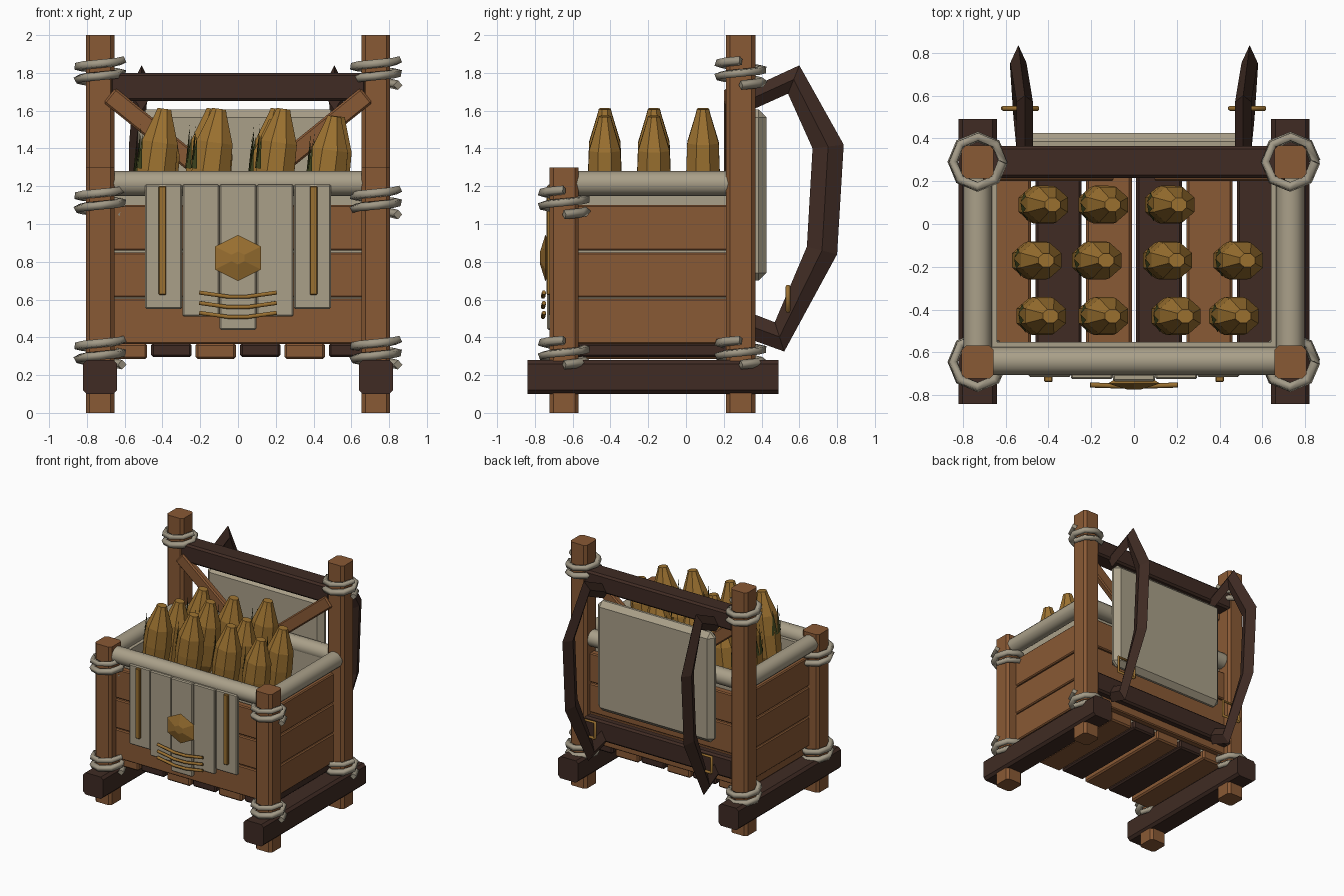
import bpy, bmesh, math
from mathutils import Matrix, Vector

if "Cube" in bpy.data.objects:
    bpy.data.objects.remove(bpy.data.objects["Cube"])


def mat(name, r, g, b):
    m = bpy.data.materials.new(name)
    m.diffuse_color = (r, g, b, 1)
    m.use_nodes = True
    m.node_tree.nodes["Principled BSDF"].inputs["Base Color"].default_value = m.diffuse_color
    return m


WOOD = mat("wood", 0.25, 0.10, 0.035)
DARK = mat("dark_wood", 0.05, 0.024, 0.017)
CLOTH = mat("cloth", 0.40, 0.35, 0.25)
ROPE = mat("rope", 0.36, 0.32, 0.24)
GOLD = mat("brass", 0.32, 0.16, 0.03)
CORN = mat("corn", 0.34, 0.17, 0.03)
LEAF = mat("leaf", 0.06, 0.07, 0.015)


def finish(name, bm, material):
    bmesh.ops.recalc_face_normals(bm, faces=bm.faces)
    me = bpy.data.meshes.new(name)
    bm.to_mesh(me)
    bm.free()
    me.materials.append(material)
    ob = bpy.data.objects.new(name, me)
    bpy.context.collection.objects.link(ob)
    return ob


def box(name, x, y, z, material, bevel=0.008, tilt=0.0, axis=None):
    """Box from (min, max) ranges; bevels all edges or only those along one axis."""
    bm = bmesh.new()
    size = [r[1] - r[0] for r in (x, y, z)]
    mid = Vector([(r[0] + r[1]) / 2 for r in (x, y, z)])
    bmesh.ops.create_cube(bm, size=1, matrix=Matrix.Diagonal((*size, 1)))
    edges = [e for e in bm.edges
             if axis is None or abs((e.verts[0].co - e.verts[1].co)[axis]) > 0.01]
    if bevel:
        bmesh.ops.bevel(bm, geom=edges, offset=bevel, segments=1, affect='EDGES')
    bm.transform(Matrix.Translation(mid) @ Matrix.Rotation(tilt, 4, 'Y'))
    return finish(name, bm, material)


def tube(name, pts, radius, material, res=1):
    cu = bpy.data.curves.new(name, 'CURVE')
    cu.dimensions = '3D'
    cu.bevel_depth, cu.bevel_resolution, cu.use_fill_caps = radius, res, True
    sp = cu.splines.new('POLY')
    sp.points.add(len(pts) - 1)
    for p, co in zip(sp.points, pts):
        p.co = (*co, 1)
    cu.materials.append(material)
    ob = bpy.data.objects.new(name, cu)
    bpy.context.collection.objects.link(ob)
    bpy.ops.object.select_all(action='DESELECT')
    bpy.context.view_layer.objects.active = ob
    ob.select_set(True)
    bpy.ops.object.convert(target='MESH')
    return bpy.context.object


def rings(name, loops, material, matrix=Matrix()):
    """Skin a list of equal-length vertex loops, capped at both ends."""
    bm = bmesh.new()
    vs = [[bm.verts.new(p) for p in loop] for loop in loops]
    n = len(vs[0])
    for a, b in zip(vs, vs[1:]):
        for i in range(n):
            j = (i + 1) % n
            bm.faces.new((a[i], a[j], b[j], b[i]))
    bm.faces.new(vs[0])
    bm.faces.new(vs[-1])
    bm.transform(matrix)
    return finish(name, bm, material)


def lashing(name, x, y, z):
    """Two turns of rope around a post."""
    pts = []
    for i in range(17):
        a = i * math.pi / 4
        pts.append((x + 0.117 * math.cos(a), y + 0.117 * math.sin(a), z - 0.065 + 0.13 * i / 16))
    tube(name, pts, 0.025, ROPE, 0)


# Posts, skids and rope lashings
FY, BY, PX = -0.645, 0.29, 0.73
for s, side in ((-1, "left"), (1, "right")):
    x = s * PX
    px = (x - 0.075, x + 0.075)
    box(f"{side}_back_post", px, (BY - 0.077, BY + 0.077), (0, 2), WOOD, 0.02, axis=2)
    box(f"{side}_front_post", px, (FY - 0.077, FY + 0.077), (0, 1.3), WOOD, 0.02, axis=2)
    box(f"{side}_skid", (x - 0.09, x + 0.09), (-0.84, 0.49), (0.1, 0.28), DARK, 0.02, axis=1)
    for y, z in ((BY, 1.8), (BY, 0.32), (FY, 1.115), (FY, 0.32)):
        lashing(f"{side}_rope_lashing", x, y, z)

# Floor slats
for i in range(6):
    cx = (i - 2.5) * 0.235
    hw = 0.107
    box("floor_slat", (cx - hw, cx + hw), (-0.61, 0.27), (0.285 + 0.01 * (i % 2), 0.37),
        DARK if i % 2 else WOOD, 0.012)

# Plank walls
for z in ((0.365, 0.605), (0.612, 0.85), (0.86, 1.1)):
    for s in (-1, 1):
        c = s * 0.69
        box("side_plank", (c - 0.03, c + 0.03), (-0.6, 0.25), z, WOOD)
    box("front_plank", (-0.68, 0.68), (-0.65, -0.59), z, WOOD)
    box("back_plank", (-0.68, 0.68), (0.25, 0.31), z, WOOD)

# Cloth lining and rolled rim
rolls = []
for s in (-1, 1):
    box("side_lining", (s * 0.655 - 0.015, s * 0.655 + 0.015), (-0.58, 0.24), (0.39, 1.2), CLOTH, 0)
    rolls.append(tube("side_rim_roll", [(s * 0.73, -0.62, 1.215), (s * 0.73, 0.27, 1.215)], 0.066, CLOTH, 4))
for name, y in (("front", -0.565), ("back", 0.235)):
    box(name + "_lining", (-0.65, 0.65), (y - 0.015, y + 0.015), (0.39, 1.2), CLOTH, 0)
for name, y in (("front", -0.64), ("back", 0.28)):
    rolls.append(tube(name + "_rim_roll", [(-0.68, y, 1.215), (0.68, y, 1.215)], 0.066, CLOTH, 4))
for ob in rolls:
    bpy.ops.object.select_all(action='DESELECT')
    bpy.context.view_layer.objects.active = ob
    ob.select_set(True)
    bpy.ops.object.shade_smooth_by_angle(angle=math.radians(50))

# Back frame: cross bars, braces and padded panel
box("top_crossbar", (-0.68, 0.68), (0.215, 0.365), (1.65, 1.8), DARK, 0.015)
box("lower_crossbar", (-0.68, 0.68), (0.25, 0.365), (0.43, 0.6), DARK, 0.015)
for s in (-1, 1):
    c = s * 0.4
    box("diagonal_brace", (c - 0.36, c + 0.36), (0.2, 0.255), (1.405, 1.505), WOOD, 0.01, -s * 0.68)
box("back_pad", (-0.53, 0.53), (0.325, 0.425), (0.7, 1.605), CLOTH, 0.04)

# Carrying straps with a diamond section, and their buckles
outer = [(0.34, 1.72), (0.60, 1.84), (0.835, 1.42), (0.80, 0.84), (0.52, 0.325), (0.34, 0.39)]
inner = [(0.34, 1.60), (0.54, 1.69), (0.67, 1.40), (0.64, 0.88), (0.47, 0.48), (0.34, 0.53)]
lean = [0.51, 0.51, 0.54, 0.54, 0.525, 0.51]
for s in (-1, 1):
    loops = []
    for o, n, x in zip(outer, inner, lean):
        my, mz = (o[0] + n[0]) / 2, (o[1] + n[1]) / 2
        loops.append([(s * x, *o), (s * (x + 0.038), my, mz), (s * x, *n), (s * (x - 0.038), my, mz)])
    rings("carrying_strap", loops, DARK)
    # open square buckle frame
    c = s * 0.53
    tube("strap_buckle", [(c + dx, 0.54, z) for dx, z in
         ((-0.08, 0.54), (0.08, 0.54), (0.08, 0.67), (-0.08, 0.67), (-0.08, 0.54))], 0.012, GOLD)

# Hanging cloth apron with brass trim
for i in range(-2, 3):
    a = abs(i)
    y = -0.735 + 0.01 * a
    box("apron_strip", (i * 0.197 - 0.098, i * 0.197 + 0.098), (y, y + 0.035),
        ((0.44, 0.51, 0.55)[a], 1.21), CLOTH, 0.008)
for s in (-1, 1):
    box("apron_side_bar", (s * 0.4 - 0.02, s * 0.4 + 0.02), (-0.738, -0.71), (0.625, 1.2), GOLD, 0.005)
for z in (0.615, 0.56, 0.508):
    tube("apron_chevron", [(-0.205, -0.752, z + 0.022), (-0.05, -0.757, z),
                           (0.05, -0.757, z), (0.205, -0.752, z + 0.022)], 0.012, GOLD)
loops = []
for y, r in ((-0.725, 0.09), (-0.745, 0.122), (-0.772, 0.035)):
    loops.append([(1.15 * r * math.sin(k * math.pi / 3), y, 0.82 + r * math.cos(k * math.pi / 3))
                  for k in range(6)])
rings("apron_boss", loops, GOLD)

# Corn cobs with husk leaves, leaning slightly
profile = [(0.0, 0.045), (0.12, 0.088), (0.3, 0.096), (0.45, 0.09), (0.6, 0.042), (0.63, 0.034)]
cobs = [(-0.38, 0.09, 1.55), (-0.1, 0.09, 1.55), (0.21, 0.09, 1.61),
        (-0.41, -0.17, 1.54), (-0.13, -0.17, 1.61), (0.2, -0.17, 1.55), (0.53, -0.17, 1.57),
        (-0.39, -0.43, 1.61), (-0.1, -0.43, 1.61), (0.24, -0.43, 1.61), (0.51, -0.43, 1.57)]
for x, y, z in cobs:
    m = Matrix.Translation((x, y, z)) @ Matrix.Rotation(0.13, 4, 'Y') @ Matrix.Translation((0, 0, -0.63))
    loops = [[(1.15 * r * math.cos(k * math.pi / 4 + 0.39), r * math.sin(k * math.pi / 4 + 0.39), h)
              for k in range(8)] for h, r in profile]
    rings("corn_cob", loops, CORN, m)
    bm = bmesh.new()
    for a, top in ((2.8, 0.5), (3.3, 0.54), (3.7, 0.48)):
        d, t = Vector((math.cos(a), math.sin(a), 0)), Vector((-math.sin(a), math.cos(a), 0))
        base = d * 0.105 + Vector((0, 0, 0.3))
        bm.faces.new([bm.verts.new(m @ p) for p in
                      (base - t * 0.025, base + t * 0.025, d * 0.115 + Vector((0, 0, top)))])
    finish("husk_leaves", bm, LEAF)
